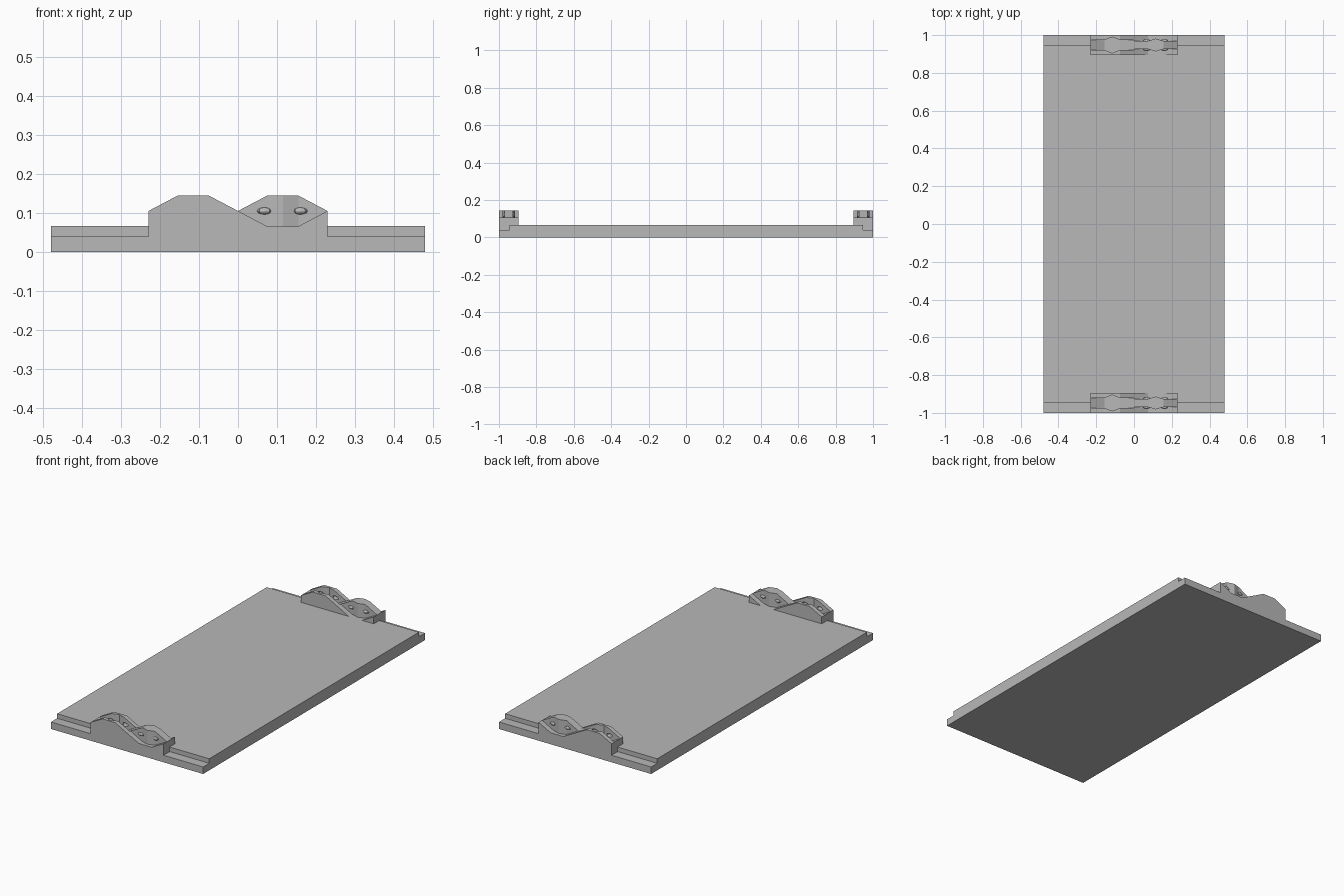
import bpy
import bmesh

if "Cube" in bpy.data.objects:
    bpy.data.objects.remove(bpy.data.objects["Cube"], do_unlink=True)

grey = bpy.data.materials.new("light grey")
grey.use_nodes = True
grey.diffuse_color = (0.48, 0.48, 0.48, 1)
grey.node_tree.nodes["Principled BSDF"].inputs["Base Color"].default_value = grey.diffuse_color

MID = 0.105          # height where the wave crosses over
AMP = 0.0395         # wave height above and below it
CLIP_Y = 0.9475      # centre line of each end connector


def loft(name, sections):
    """Skin a list of equal-length point rings into a closed solid."""
    bm = bmesh.new()
    rings = [[bm.verts.new(p) for p in ring] for ring in sections]
    n = len(rings[0])
    for a, b in zip(rings, rings[1:]):
        for i in range(n):
            j = (i + 1) % n
            bm.faces.new((a[i], a[j], b[j], b[i]))
    bm.faces.new(rings[0])
    bm.faces.new(rings[-1])
    bmesh.ops.recalc_face_normals(bm, faces=bm.faces)
    mesh = bpy.data.meshes.new(name)
    bm.to_mesh(mesh)
    bm.free()
    obj = bpy.data.objects.new(name, mesh)
    bpy.context.collection.objects.link(obj)
    mesh.materials.append(grey)
    return obj


def strip(name, side, stations):
    """Box-section strip along x; each station is x, half width, bottom, top."""
    y = side * CLIP_Y
    return loft(name, [[(x, y - w, lo), (x, y + w, lo), (x, y + w, hi), (x, y - w, hi)]
                       for x, w, lo, hi in stations])


def lens(name, side, x, face, scale):
    """Small faceted lens that sticks out of a connector wall."""
    bm = bmesh.new()
    bmesh.ops.create_uvsphere(bm, u_segments=8, v_segments=6, radius=1)
    mesh = bpy.data.meshes.new(name)
    bm.to_mesh(mesh)
    bm.free()
    obj = bpy.data.objects.new(name, mesh)
    bpy.context.collection.objects.link(obj)
    mesh.materials.append(grey)
    for v in mesh.vertices:
        v.co = (v.co.x * 0.019 * scale + x,
                v.co.y * 0.010 * scale + side * CLIP_Y + face,
                v.co.z * 0.009 * scale + MID)
    return obj


def cut(target, cutter):
    cutter.hide_render = True
    mod = target.modifiers.new("cut", 'BOOLEAN')
    mod.operation = 'DIFFERENCE'
    mod.solver = 'EXACT'
    mod.object = cutter
    bpy.context.view_layer.objects.active = target
    bpy.ops.object.modifier_apply(modifier=mod.name)
    bpy.data.objects.remove(cutter, do_unlink=True)


# Slab with a stepped lip at both ends
half = [(1, 0), (1, 0.04), (0.945, 0.04), (0.945, 0.066)]
outline = half + [(-y, z) for y, z in reversed(half)]
loft("slab", [[(x, y, z) for y, z in outline] for x in (-0.48, 0.48)])

# Interlocking wave connector at each end
for side, label in ((-1, "front"), (1, "back")):
    wave = [(-0.23, 0), (-0.155, 1), (-0.075, 1), (0, 0),
            (0.075, -1), (0.155, -1), (0.23, 0)]
    block = strip(label + "_connector", side,
                  [(x, 0.0525, 0, MID + AMP * s) for x, s in wave])

    # Socket: groove that flares in the middle of the raised half
    groove = [(-0.25, 0.027, -0.27), (-0.155, 0.027, 1), (-0.115, 0.042, 1),
              (-0.075, 0.027, 1), (0.02, 0.027, -0.27)]
    cut(block, strip("groove_cutter", side,
                     [(x, w, MID - AMP * s, 0.2) for x, w, s in groove]))
    for x in (-0.16, -0.068):
        for face in (-0.027, 0.027):
            cut(block, lens("dimple_cutter", side, x, face, 1.1))

    # Plug: ridged wall that fills the lowered half
    wall = [(0, 0.022, 0), (0.075, 0.022, 1), (0.115, 0.034, 1),
            (0.155, 0.022, 1), (0.23, 0.022, 0)]
    strip(label + "_plug_wall", side,
          [(x, w, 0.03, MID + AMP * s) for x, w, s in wall])
    for x in (0.068, 0.16):
        for face, word in ((-0.022, "outer"), (0.022, "inner")):
            lens(label + "_plug_bump_" + word, side, x, face, 1)
